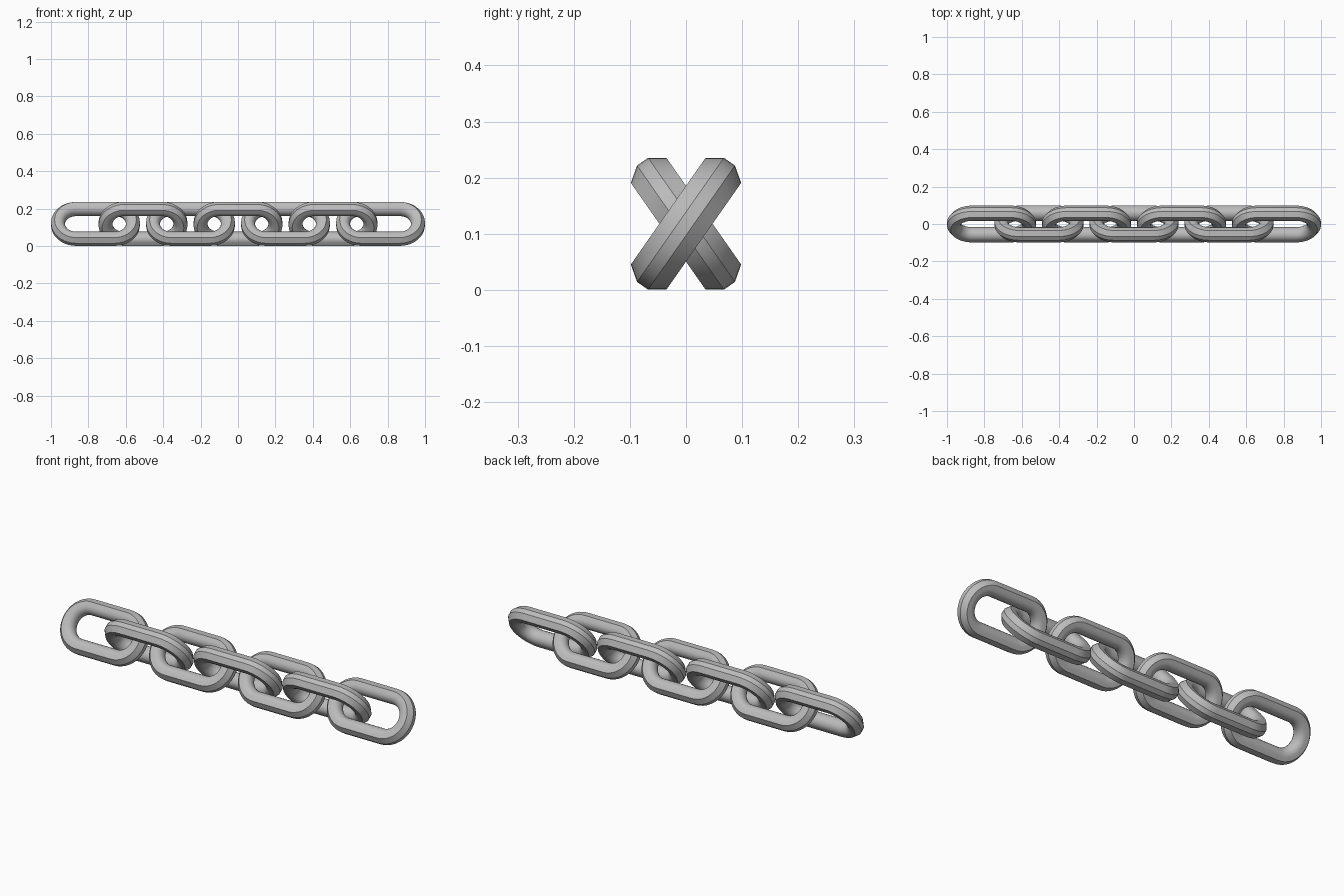
import bpy
import bmesh
from math import sin, cos, pi, radians

cube = bpy.data.objects.get("Cube")
if cube:
    bpy.data.objects.remove(cube, do_unlink=True)

LINKS = 7
PITCH = 0.254
HALF_STRAIGHT = 0.1025   # half the straight bar length
BAR_RADIUS = 0.096       # link centre line to bar centre
TILT = radians(55)
HALF_WIDTH = 0.0388
INNER_DEPTH = 0.036
MID_HEIGHT = 0.118
END_STEPS = 20
ARC_STEPS = 10

steel = bpy.data.materials.new("steel grey")
steel.use_nodes = True
grey = (0.5, 0.5, 0.5, 1)
steel.diffuse_color = grey
steel.node_tree.nodes["Principled BSDF"].inputs["Base Color"].default_value = grey

# Bar section (outward, sideways): chamfered outside, rounded inside
section = [(0.020, -HALF_WIDTH), (0.039, -0.012), (0.039, 0.012), (0.020, HALF_WIDTH)]
for i in range(ARC_STEPS + 1):
    a = pi / 2 + pi * i / ARC_STEPS
    section.append((INNER_DEPTH * cos(a), HALF_WIDTH * sin(a)))

# Stadium path: end centre and outward angle
path = []
for side, start in ((1, -pi / 2), (-1, pi / 2)):
    for i in range(END_STEPS + 1):
        path.append((side * HALF_STRAIGHT, start + pi * i / END_STEPS))


def make_link_mesh():
    bm = bmesh.new()
    rings = []
    for cx, a in path:
        rings.append([bm.verts.new((cx + (BAR_RADIUS + r) * cos(a),
                                    (BAR_RADIUS + r) * sin(a), s))
                      for r, s in section])
    n = len(section)
    for k, ring in enumerate(rings):
        following = rings[(k + 1) % len(rings)]
        for j in range(n):
            m = (j + 1) % n
            bm.faces.new((ring[j], following[j], following[m], ring[m]))
    bmesh.ops.recalc_face_normals(bm, faces=bm.faces)
    mesh = bpy.data.meshes.new("chain_link")
    bm.to_mesh(mesh)
    bm.free()
    mesh.materials.append(steel)
    return mesh


# Chain: links alternate between two crossing tilts
for i in range(LINKS):
    link = bpy.data.objects.new(f"chain_link_{i + 1}", make_link_mesh())
    bpy.context.collection.objects.link(link)
    link.location = ((i - (LINKS - 1) / 2) * PITCH, 0, MID_HEIGHT)
    link.rotation_euler.x = TILT if i % 2 == 0 else pi - TILT
    bpy.ops.object.select_all(action="DESELECT")
    link.select_set(True)
    bpy.context.view_layer.objects.active = link
    bpy.ops.object.shade_smooth_by_angle(angle=radians(30))
